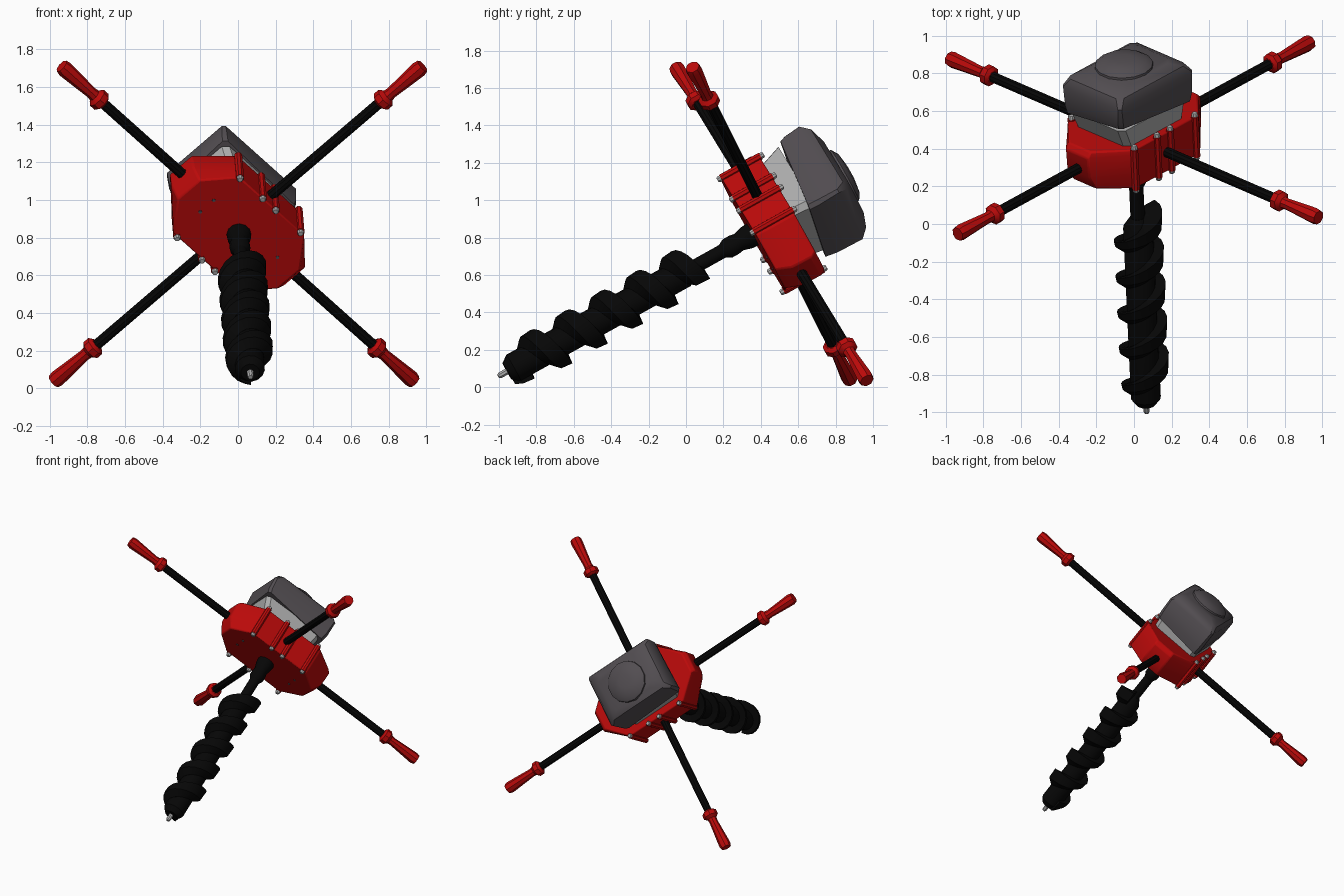
import bpy, bmesh, math
from mathutils import Matrix, Vector

if "Cube" in bpy.data.objects:
    bpy.data.objects.remove(bpy.data.objects["Cube"])

# tool frame: local z runs down the drill, local x / y run along the handle bars
A = Vector((-0.04, 0.873, 0.487)).normalized()
U = Vector((A.y, -A.x, 0)).normalized()
V = U.cross(A)
P, Q, W = (U - V).normalized(), (U + V).normalized(), -A
FRAME = Matrix((P, Q, W)).transposed().to_4x4()
FRAME.translation = Vector((0, 0.457, 0.873))


def mat(name, c):
    m = bpy.data.materials.new(name)
    m.diffuse_color = (*c, 1)
    m.use_nodes = True
    m.node_tree.nodes["Principled BSDF"].inputs["Base Color"].default_value = m.diffuse_color
    return m


RED = mat("red", (0.5, 0.003, 0.003))
BLACK = mat("black", (0.002, 0.002, 0.002))
DARK = mat("dark_grey", (0.085, 0.075, 0.083))
LIGHT = mat("light_grey", (0.42, 0.42, 0.42))


def add(name, verts, faces, material, bevel=0, segs=2, local=None):
    me = bpy.data.meshes.new(name)
    me.from_pydata(verts, [], faces)
    bm = bmesh.new()
    bm.from_mesh(me)
    bmesh.ops.recalc_face_normals(bm, faces=bm.faces)
    bm.to_mesh(me)
    bm.free()
    me.materials.append(material)
    ob = bpy.data.objects.new(name, me)
    bpy.context.collection.objects.link(ob)
    ob.matrix_world = FRAME @ (local or Matrix())
    if bevel:
        b = ob.modifiers.new("bevel", 'BEVEL')
        b.width, b.segments = bevel, segs
    bpy.ops.object.select_all(action='DESELECT')
    ob.select_set(True)
    bpy.context.view_layer.objects.active = ob
    bpy.ops.object.shade_smooth_by_angle(angle=math.radians(35))
    return ob


def loft(name, rings, material, **kw):
    """Skin a list of equal rings and cap both ends."""
    n = len(rings[0])
    verts = [v for r in rings for v in r]
    faces = [(k * n + i, k * n + (i + 1) % n, (k + 1) * n + (i + 1) % n, (k + 1) * n + i)
             for k in range(len(rings) - 1) for i in range(n)]
    faces += [tuple(range(n))[::-1], tuple(range((len(rings) - 1) * n, len(rings) * n))]
    return add(name, verts, faces, material, **kw)


def lathe(name, profile, material, n=10, at=(0, 0), **kw):
    """Turn (radius, z) points round the local z axis."""
    rings = [[(at[0] + r * math.cos(t), at[1] + r * math.sin(t), z)
              for t in [2 * math.pi * (i + 0.5) / n for i in range(n)]] for r, z in profile]
    return loft(name, rings, material, **kw)


def rect(x0, x1, y0, y1, c, z, tilt=0):
    """Rectangle with cut corners, optionally on a tilted plane."""
    pts = [(x0 + c, y0), (x1 - c, y0), (x1, y0 + c), (x1, y1 - c),
           (x1 - c, y1), (x0 + c, y1), (x0, y1 - c), (x0, y0 + c)]
    return [(x, y, z + tilt * (x - y)) for x, y in pts]


# gearbox housing: long octagon whose two ends taper towards the front
def octagon(end, z, side=0.243):
    half = [(end, -0.08), (end, 0.08), (0.25, side), (-0.25, side)]
    return [(x, y, z) for x, y in half + [(-x, -y) for x, y in half]]


loft("gearbox_housing", [octagon(0.41, -0.12), octagon(0.435, -0.09), octagon(0.43, 0.03),
                         octagon(0.385, 0.115)], RED, bevel=0.008)

# clamp ribs with bolts through them, on both long sides
for s in (1, -1):
    for k, p in enumerate((-0.245, -0.07, 0.03, 0.22)):
        at = (s * p, s * 0.243)
        lathe(f"housing_rib_{s}_{k}", [(0.022, -0.125), (0.022, 0.118)], RED, 8, at)
        lathe(f"rib_bolt_{s}_{k}", [(0.013, -0.145), (0.018, -0.138), (0.018, 0.13), (0.013, 0.138)],
              LIGHT, 8, at)
# small pins in the front plate
for sx in (1, -1):
    for sy in (1, -1):
        lathe(f"front_pin_{sx}_{sy}", [(0.009, 0.10), (0.009, 0.12)], DARK, 8,
              (sx * 0.245, sy * 0.05))

# four handle bars with collars and flared grips
for k in range(4):
    turn = Matrix.Rotation(k * math.pi / 2, 4, 'Z') @ Matrix.Rotation(math.pi / 2, 4, 'Y')
    lathe(f"handle_bar_{k}", [(0.029, 0.15), (0.029, 1.06)], BLACK, 10, local=turn)
    lathe(f"handle_grip_{k}",
          [(0.036, 1.035), (0.056, 1.05), (0.056, 1.085), (0.034, 1.105), (0.031, 1.13),
           (0.044, 1.33), (0.038, 1.357)], RED, 8, local=turn)

# engine: light base, dark cover reaching lower on one side, starter dome
loft("engine_base", [rect(-0.25, 0.19, -0.19, 0.2, 0.03, -0.11),
                     rect(-0.30, 0.21, -0.195, 0.21, 0.03, -0.235)], LIGHT)
loft("engine_cover", [rect(-0.31, 0.235, -0.20, 0.218, 0.02, -0.208, 0.1),
                      rect(-0.32, 0.245, -0.205, 0.225, 0.02, -0.26, 0.06),
                      rect(-0.325, 0.245, -0.205, 0.228, 0.015, -0.385),
                      rect(-0.30, 0.215, -0.185, 0.208, 0.03, -0.432),
                      rect(-0.23, 0.16, -0.14, 0.16, 0.04, -0.46)], DARK)
lathe("starter_dome", [(0.16, -0.44), (0.155, -0.472), (0.12, -0.495), (0.05, -0.505)],
      DARK, 14, (-0.05, 0.0))

# drive coupling, shaft, auger core and steel tip
lathe("drive_coupling", [(0.066, 0.10), (0.064, 0.15), (0.05, 0.2), (0.055, 0.23), (0.055, 0.27),
                         (0.038, 0.3)], BLACK, 12)
lathe("drive_shaft", [(0.038, 0.27), (0.038, 0.52)], BLACK, 12)
lathe("auger_core", [(0.04, 0.48), (0.08, 0.54), (0.08, 1.58), (0.05, 1.62)], BLACK, 14)
lathe("steel_tip", [(0.018, 1.6), (0.018, 1.66), (0.012, 1.675)], LIGHT, 8)

# auger flight: swept helix, broad on the right side and thin on the left
pitch, z0, z1, per = 0.217, 0.49, 1.555, 18
steps = int((z1 - z0) / pitch * per)
rings = []
for i in range(steps + 1):
    t = 2 * math.pi * i / per
    z = z0 + pitch * i / per
    w = 0.5 + 0.5 * math.cos(t - math.pi / 4)          # 1 on the right, 0 on the left
    lo, hi = -0.01 - 0.055 * w, 0.045
    r = 0.133 - 0.03 * max(0, (z - 1.48) / 0.075)
    rings.append([(q * math.cos(t), q * math.sin(t), z + dz) for q, dz in
                  ((0.04, lo), (0.08, lo), (r, lo), (r - 0.006, hi - 0.02), (0.08, hi + 0.02),
                   (0.04, hi + 0.02))])
loft("auger_flight", rings, BLACK)
